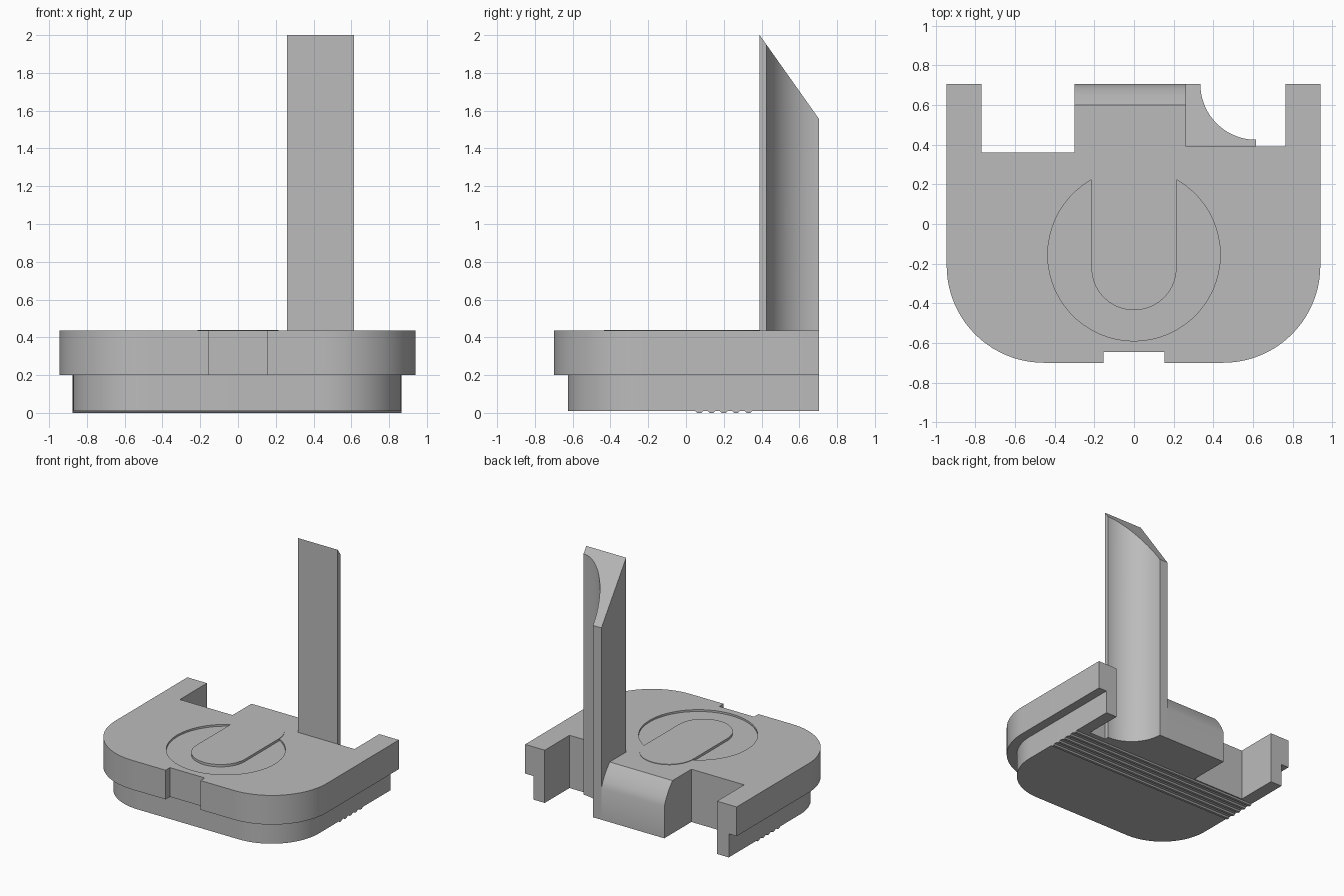
import bpy
import bmesh
import math
from mathutils import Vector

cube = bpy.data.objects.get("Cube")
if cube:
    bpy.data.objects.remove(cube, do_unlink=True)

grey = bpy.data.materials.new("plain grey")
grey.use_nodes = True
GREY = (0.5, 0.5, 0.5, 1)
grey.diffuse_color = GREY
grey.node_tree.nodes["Principled BSDF"].inputs["Base Color"].default_value = GREY

TOP, STEP, BASE, BACK = 0.435, 0.2, 0.01, 0.705


def prism(name, points, direction):
    """Sweep a flat polygon of 3D points along a direction."""
    bm = bmesh.new()
    face = bm.faces.new([bm.verts.new(p) for p in points])
    swept = bmesh.ops.extrude_face_region(bm, geom=[face])
    verts = [g for g in swept["geom"] if isinstance(g, bmesh.types.BMVert)]
    bmesh.ops.translate(bm, verts=verts, vec=Vector(direction))
    bmesh.ops.recalc_face_normals(bm, faces=bm.faces)
    mesh = bpy.data.meshes.new(name)
    bm.to_mesh(mesh)
    bm.free()
    obj = bpy.data.objects.new(name, mesh)
    bpy.context.collection.objects.link(obj)
    mesh.materials.append(grey)
    return obj


def slab(name, outline, z0, z1):
    return prism(name, [(x, y, z0) for x, y in outline], (0, 0, z1 - z0))


def arc(cx, cy, r, start, end, steps=20):
    angles = [math.radians(start + (end - start) * i / steps) for i in range(steps + 1)]
    return [(cx + r * math.cos(a), cy + r * math.sin(a)) for a in angles]


def smooth(obj):
    bpy.ops.object.select_all(action="DESELECT")
    obj.select_set(True)
    bpy.context.view_layer.objects.active = obj
    bpy.ops.object.shade_smooth_by_angle(angle=math.radians(30))


def body_outline(left, right, front, r, front_cut):
    """Rounded front, two rear arms, open back between them."""
    points = arc(left + r, front + r, r, 180, 270)
    points += front_cut
    points += arc(right - r, front + r, r, 270, 360)
    points += [(right, BACK), (0.765, BACK), (0.765, 0.39), (-0.3, 0.39),
               (-0.3, 0.36), (-0.77, 0.36), (-0.77, BACK), (left, BACK)]
    return points


# Wide upper body with a front notch, and the narrower body below
notch = [(-0.155, -0.7), (-0.155, -0.645), (0.155, -0.645), (0.155, -0.7)]
upper = slab("upper_body", body_outline(-0.945, 0.94, -0.7, 0.49, notch), STEP, TOP)
lower = slab("lower_body", body_outline(-0.875, 0.865, -0.625, 0.42, []), BASE, STEP)

# Shallow round recess in the top
cutter = slab("recess_cutter", arc(0, -0.155, 0.435, 0, 354, 59), TOP - 0.015, TOP + 0.1)
cutter.hide_render = True
cutter.hide_viewport = True
cut = upper.modifiers.new("recess", "BOOLEAN")
cut.operation = "DIFFERENCE"
cut.solver = "EXACT"
cut.object = cutter

# Raised sliding pad across the recess
pad_outline = arc(0, -0.22, 0.215, 180, 360) + arc(0, 0.215, 0.215, 0, 180)
pad = slab("thumb_pad", pad_outline, TOP - 0.02, TOP + 0.004)

# Rear tongue with a rounded-off top edge
profile = [(0.39, BASE), (BACK, BASE), (BACK, 0.265), (0.685, 0.315),
           (0.65, 0.375), (0.6, TOP), (0.39, TOP)]
tongue = prism("rear_tongue", [(-0.3, y, z) for y, z in profile], (0.56, 0, 0))

# Tall post with a hollowed back corner and a slanted top
post_outline = [(0.26, BACK), (0.26, 0.39), (0.615, 0.39)]
post_outline += arc(0.615, BACK, 0.28, 270, 180, 28)
post = slab("tall_post", post_outline, BASE, 2)
for v in post.data.vertices:
    if v.co.z > 1:
        v.co.z = 2 - (v.co.y - 0.39) * 0.445 / (BACK - 0.39)

# Grip ridges under the body
for i in range(5):
    y = 0.05 + i * 0.065
    rib = [(y, BASE), (y + 0.01, 0), (y + 0.03, 0), (y + 0.04, BASE)]
    prism(f"grip_ridge_{i + 1}", [(-0.875, a, z) for a, z in rib], (1.74, 0, 0))

for obj in (upper, lower, pad, tongue, post):
    smooth(obj)
